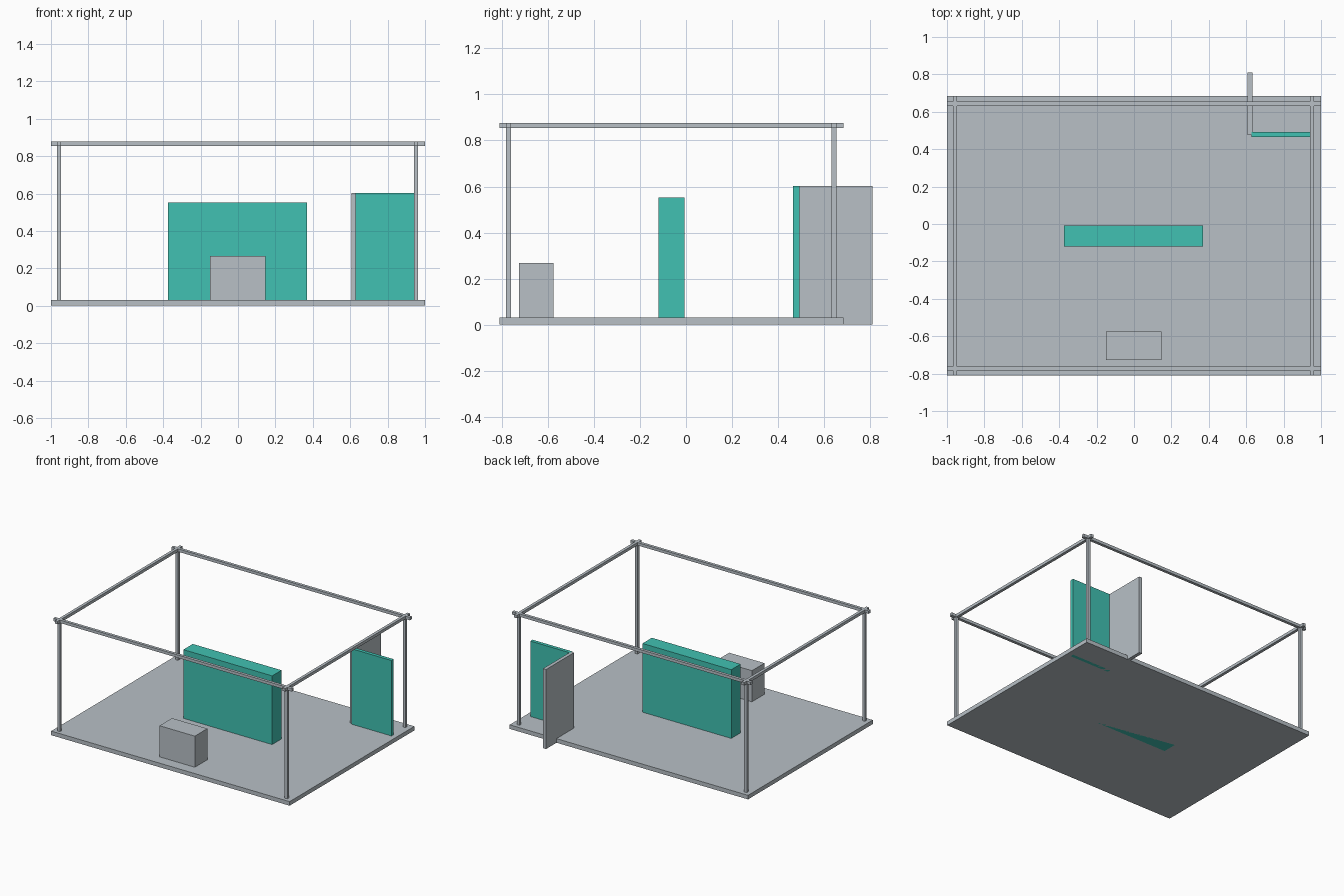
import bpy

if "Cube" in bpy.data.objects:
    bpy.data.objects.remove(bpy.data.objects["Cube"])


def make_material(name, color):
    mat = bpy.data.materials.new(name)
    mat.diffuse_color = (*color, 1.0)
    mat.use_nodes = True
    mat.node_tree.nodes["Principled BSDF"].inputs["Base Color"].default_value = mat.diffuse_color
    return mat


GREY = make_material("light_grey", (0.479, 0.527, 0.565))
TEAL = make_material("teal", (0.053, 0.535, 0.445))


def box(name, x, y, z, mat):
    """Box from (min, max) ranges on each axis."""
    centre = [(a + b) / 2 for a, b in (x, y, z)]
    bpy.ops.mesh.primitive_cube_add(size=1, location=centre)
    ob = bpy.context.object
    ob.name = name
    ob.scale = [b - a for a, b in (x, y, z)]
    bpy.ops.object.transform_apply(location=False, rotation=False, scale=True)
    ob.data.materials.append(mat)
    return ob


# Floor slab
X, Y = (-1.0, 1.0), (-0.81, 0.685)
FLOOR, TOP, BAR = 0.031, 0.877, 0.022
box("floor", X, Y, (0, FLOOR), GREY)

# Frame: posts at the corners, rails crossing over them
xs = {"left": (-0.968, -0.968 + BAR), "right": (0.94, 0.94 + BAR)}
ys = {"front": (-0.783, -0.783 + BAR), "back": (0.632, 0.632 + BAR)}
for side, x in xs.items():
    box(f"{side}_rail", x, Y, (TOP - BAR, TOP), GREY)
    for end, y in ys.items():
        box(f"{end}_{side}_post", x, y, (FLOOR, TOP), GREY)
for end, y in ys.items():
    box(f"{end}_rail", X, y, (TOP - BAR, TOP), GREY)

# Central wall and front counter
box("central_wall", (-0.375, 0.37), (-0.119, -0.007), (0, 0.552), TEAL)
box("counter", (-0.15, 0.146), (-0.726, -0.576), (0, 0.267), GREY)

# Corner partition panels
box("teal_partition", (0.628, 0.961), (0.466, 0.493), (0, 0.603), TEAL)
box("grey_partition", (0.607, 0.633), (0.476, 0.81), (0, 0.603), GREY)
